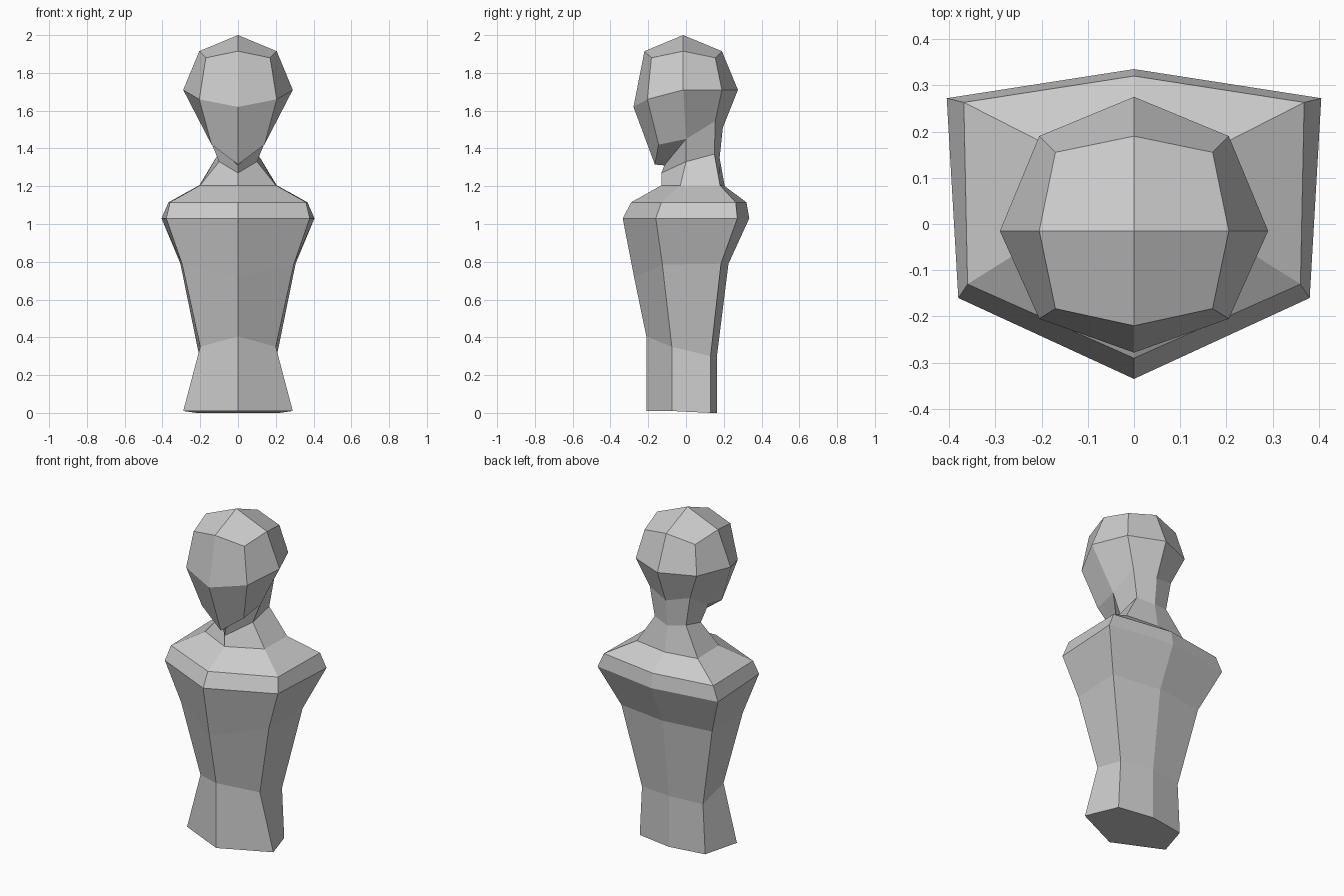
import bpy
import bmesh

if "Cube" in bpy.data.objects:
    bpy.data.objects.remove(bpy.data.objects["Cube"])

# Right-half cross-sections, front to back. Centre-line points are (y, z),
# the points between them are (x, y, z).
TORSO = [
    [(-0.21, 0.01), (0.29, -0.075, 0.01), (0.22, 0.13, 0.0), (0.165, 0.0)],          # base
    [(-0.21, 0.405), (0.20, -0.075, 0.35), (0.205, 0.13, 0.30), (0.165, 0.31)],      # waist
    [(-0.275, 0.72), (0.295, -0.125, 0.785), (0.305, 0.185, 0.79), (0.225, 0.79)],   # ribs
    [(-0.335, 1.03), (0.38, -0.16, 1.03), (0.405, 0.272, 1.03), (0.335, 1.03)],      # shoulders
    [(-0.29, 1.115), (0.36, -0.13, 1.115), (0.368, 0.263, 1.115), (0.32, 1.115)],    # shoulder top
    [(-0.13, 1.205), (0.20, -0.03, 1.205), (0.205, 0.18, 1.205), (0.205, 1.20)],     # neck base
    [(-0.13, 1.27), (0.10, 0.0, 1.33), (0.105, 0.15, 1.37), (0.178, 1.35)],          # neck
]
HEAD = [
    [(-0.165, 1.315), (0.14, -0.145, 1.42), (0.15, 0.0, 1.45),
     (0.135, 0.155, 1.545), (0.195, 1.51)],                                          # jaw
    [(-0.278, 1.62), (0.205, -0.205, 1.66), (0.29, -0.015, 1.71),
     (0.205, 0.19, 1.71), (0.275, 1.71)],                                            # brow
    [(-0.22, 1.915), (0.17, -0.183, 1.88), (0.205, -0.015, 1.915),
     (0.17, 0.155, 1.88), (0.19, 1.915)],                                            # crown
]
THROAT, APEX = (-0.115, 1.31), (-0.015, 2.0)


def add_point(bm, p):
    return bm.verts.new(p if len(p) == 3 else (0, *p))


def loft(bm, rings):
    for low, high in zip(rings, rings[1:]):
        for i in range(len(low) - 1):
            bm.faces.new((low[i], low[i + 1], high[i + 1], high[i]))


bm = bmesh.new()
torso = [[add_point(bm, p) for p in ring] for ring in TORSO]
head = [[add_point(bm, p) for p in ring] for ring in HEAD]
throat, apex = add_point(bm, THROAT), add_point(bm, APEX)

# Torso continues through the neck to the back of the jaw
chin, jaw, ear, nape, back = head[0]
loft(bm, torso + [[throat, ear, nape, back]])
bm.faces.new(torso[0])

# Head, with the underside of the jaw and the two crown quads
loft(bm, head)
bm.faces.new((chin, jaw, ear, throat))
front, corner_f, side, corner_b, rear = head[-1]
bm.faces.new((front, corner_f, side, apex))
bm.faces.new((apex, side, corner_b, rear))

# Mirror to the left half and weld
bmesh.ops.mirror(bm, geom=bm.verts[:] + bm.edges[:] + bm.faces[:],
                 axis='X', merge_dist=0.0005)
bmesh.ops.remove_doubles(bm, verts=bm.verts[:], dist=0.0005)
# Join the two base halves into one cap
base_edges = [e for e in bm.edges if all(abs(v.co.x) < 1e-4 and v.co.z < 0.05 for v in e.verts)]
bmesh.ops.dissolve_edges(bm, edges=base_edges, use_verts=False)
bmesh.ops.recalc_face_normals(bm, faces=bm.faces[:])

mesh = bpy.data.meshes.new("mannequin_bust")
bm.to_mesh(mesh)
bm.free()
bpy.context.collection.objects.link(bpy.data.objects.new("mannequin_bust", mesh))
